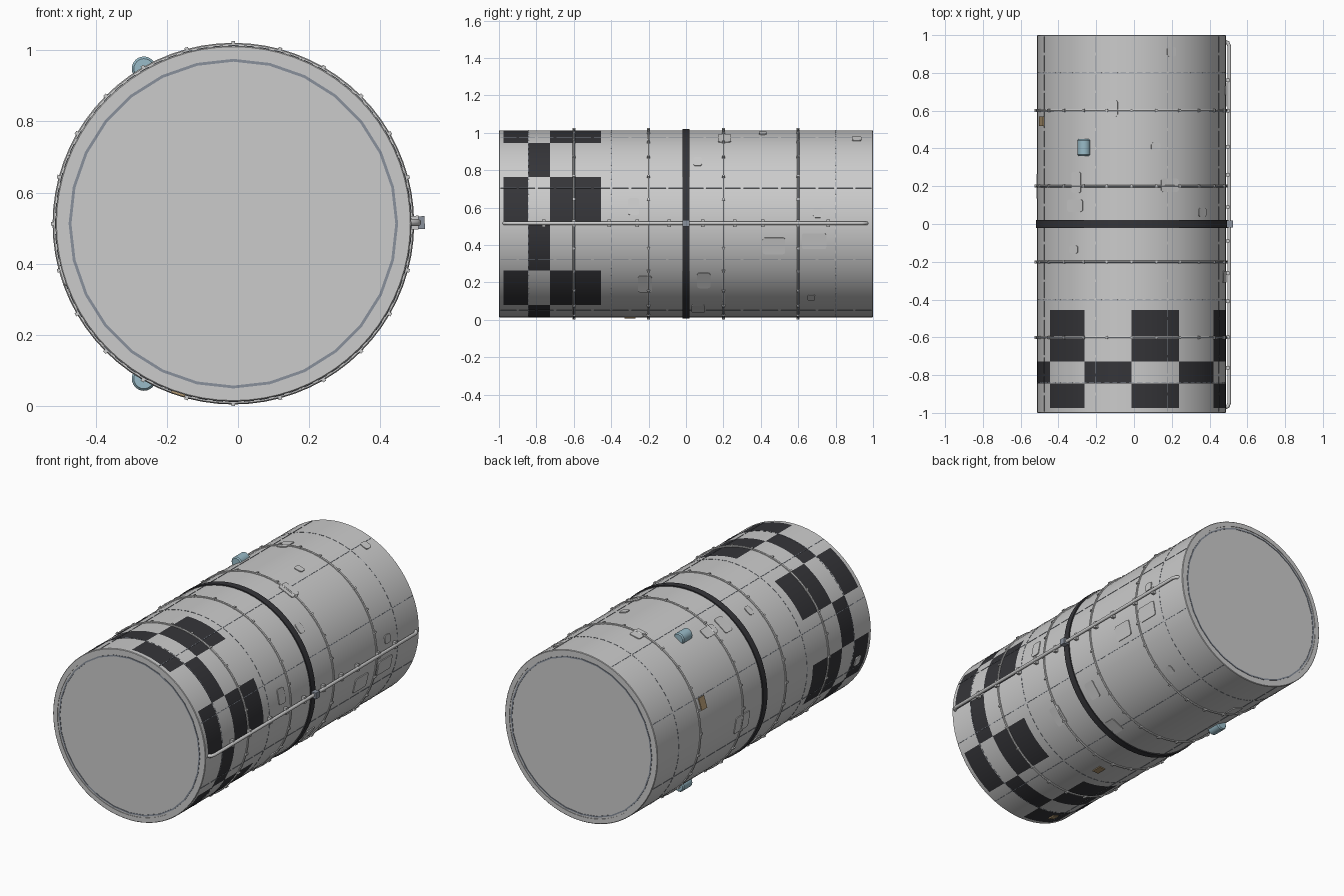
import bpy, bmesh
from math import sin, cos, pi, radians, degrees, asin, acos

if "Cube" in bpy.data.objects:
    bpy.data.objects.remove(bpy.data.objects["Cube"])

CX, CZ, R = -0.013, 0.513, 0.5


def mat(name, c):
    m = bpy.data.materials.new(name)
    m.diffuse_color = (*c, 1)
    m.use_nodes = True
    m.node_tree.nodes["Principled BSDF"].inputs["Base Color"].default_value = m.diffuse_color
    return m


WHITE = mat("hull_white", (0.68, 0.69, 0.70))
BLACK = mat("checker_black", (0.035, 0.035, 0.04))
STEEL = mat("steel", (0.25, 0.28, 0.33))
BLUE = mat("pod_blue", (0.32, 0.50, 0.58))
BROWN = mat("hatch_brown", (0.42, 0.30, 0.16))


def P(a, y, r, c=(CX, CZ)):
    a = radians(a)
    return (c[0] + r * cos(a), y, c[1] + r * sin(a))


def finish(bm, name, mats, smooth=True):
    bmesh.ops.recalc_face_normals(bm, faces=bm.faces)
    me = bpy.data.meshes.new(name)
    bm.to_mesh(me)
    bm.free()
    ob = bpy.data.objects.new(name, me)
    bpy.context.collection.objects.link(ob)
    for m in mats:
        me.materials.append(m)
    if smooth:
        bpy.ops.object.select_all(action='DESELECT')
        ob.select_set(True)
        bpy.context.view_layer.objects.active = ob
        bpy.ops.object.shade_smooth_by_angle(angle=radians(30))
    return ob


def lathe(name, prof, n, mats, closed=False, c=(CX, CZ), paint=None, smooth=True):
    """Revolve (radius, y) points about the y axis; open profiles get end caps."""
    bm = bmesh.new()
    rings = [[bm.verts.new(P(360 * k / n, y, r, c)) for k in range(n)] for r, y in prof]
    for i in range(len(prof) if closed else len(prof) - 1):
        a, b = rings[i], rings[(i + 1) % len(prof)]
        for k in range(n):
            q = (k + 1) % n
            f = bm.faces.new((a[k], a[q], b[q], b[k]))
            if paint:
                f.material_index = paint(i, k)
    if not closed:
        bm.faces.new(rings[0])
        bm.faces.new(rings[-1])
    return finish(bm, name, mats, smooth)


def plate(bm, a, y, wa, wy, h, corner=0.0, r0=R - 0.004, c0=R):
    """Small plate on the hull: wa = arc width, wy = length, h = height above hull."""
    if corner:
        out = []
        for sx, sy, t0 in ((1, 1, 0), (-1, 1, 90), (-1, -1, 180), (1, -1, 270)):
            for t in (0, 30, 60, 90):
                t = radians(t0 + t)
                out.append((sx * (wa / 2 - corner) + corner * cos(t),
                            sy * (wy / 2 - corner) + corner * sin(t)))
    else:
        out = [(wa / 2, wy / 2), (-wa / 2, wy / 2), (-wa / 2, -wy / 2), (wa / 2, -wy / 2)]
    lo = [bm.verts.new(P(a + degrees(u / R), y + v, r0)) for u, v in out]
    hi = [bm.verts.new(P(a + degrees(u / R), y + v, c0 + h)) for u, v in out]
    bm.faces.new(lo)
    bm.faces.new(hi)
    for i in range(len(out)):
        j = (i + 1) % len(out)
        bm.faces.new((lo[i], lo[j], hi[j], hi[i]))


# Hull with a checker of 12 columns by 3 rows near the front
prof = [(0.457, -0.997), (0.47, -0.997), (0.47, -1), (0.497, -1), (R, -0.997), (R, -0.975),
        (R, -0.845), (R, -0.727), (R, -0.455), (R, 0.997), (0.497, 1), (0.47, 1),
        (0.47, 0.997), (0.457, 0.997)]


def checker(i, k):
    col = k // 6
    return int((i in (5, 7) and col % 2 == 0) or (i == 6 and col % 2 == 1))


lathe("hull", prof, 72, [WHITE, BLACK], paint=checker)

# Thin faceted rings on both end caps
for s, name in ((-1, "front_cap_ring"), (1, "rear_cap_ring")):
    lathe(name, [(0.455, s * 0.994), (0.463, s * 0.994), (0.463, s * 0.9995), (0.455, s * 0.9995)],
          28, [STEEL], closed=True, smooth=False)

# Black middle band
lathe("middle_band", [(0.498, -0.02), (0.507, -0.02), (0.507, 0.02), (0.498, 0.02)],
      72, [BLACK], closed=True)

# Four hoops with small clips every 15 degrees
clips = bmesh.new()
for i, y in enumerate((-0.6, -0.2, 0.2, 0.6)):
    lathe(f"hoop_{i + 1}", [(0.497, y - 0.006), (0.505, y - 0.005), (0.508, y),
                            (0.505, y + 0.005), (0.497, y + 0.006)], 72, [WHITE], closed=True)
    for k in range(24):
        plate(clips, 15 * k, y, 0.01, 0.016, 0.0125)
finish(clips, "hoop_clips", [WHITE], False)

# Dashed seams, around and along the hull
seams = bmesh.new()
for y in (-0.84, -0.4, 0.8):
    for k in range(72):
        plate(seams, 5 * k, y, 0.028, 0.003, 0.0015)
for k in range(8):
    for j in range(20):
        plate(seams, 22.5 + 45 * k, -0.95 + 0.1 * j, 0.003, 0.085, 0.0015)
finish(seams, "seams", [STEEL], False)


# Rounded access panels, placed from side (z) and top (x) positions
def side(z):
    return degrees(asin(max(-1, min(1, (z - CZ) / R))))


def top(x):
    return degrees(acos((x - CX) / R))


panels = bmesh.new()
for a, y, wa, wy in (
        (side(0.395), 0.47, 0.09, 0.12), (side(0.42), 0.685, 0.085, 0.13),
        (side(0.605), -0.28, 0.09, 0.06), (side(0.57), 0.705, 0.05, 0.05),
        (side(0.845), 0.062, 0.06, 0.045), (side(0.19), -0.22, 0.11, 0.075),
        (side(0.21), 0.095, 0.1, 0.07), (side(0.06), 0.065, 0.09, 0.07),
        (side(0.12), 0.67, 0.05, 0.04), (top(-0.118), 0.612, 0.066, 0.085),
        (top(0.115), 0.41, 0.05, 0.042), (top(0.198), 0.912, 0.05, 0.05),
        (top(-0.305), 0.22, 0.06, 0.11), (top(-0.312), 0.097, 0.1, 0.065),
        (top(-0.318), -0.135, 0.055, 0.04), (top(0.19), 0.205, 0.1, 0.07),
        (197, -0.9, 0.06, 0.05), (190, 0.2, 0.1, 0.13), (222, -0.1, 0.06, 0.06),
        (250, 0.65, 0.07, 0.08)):
    plate(panels, a, y, wa, wy, 0.005, 0.012)
finish(panels, "access_panels", [WHITE], False)

hatches = bmesh.new()
for a, y, wa, wy in ((162, 0.545, 0.07, 0.05), (272, -0.3, 0.04, 0.06), (252, -0.9, 0.04, 0.04)):
    plate(hatches, a, y, wa, wy, 0.006)
finish(hatches, "brown_hatches", [BROWN], False)

# Blue pods, mirrored above and below
for a, name in ((120, "upper_pod"), (240, "lower_pod")):
    x, _, z = P(a, 0, 0.503)
    lathe(name, [(0.028, 0.36), (0.034, 0.367), (0.034, 0.443), (0.028, 0.45)], 24, [BLUE], c=(x, z))

# Side conduit with ends bent into the hull
cu = bpy.data.curves.new("side_conduit", 'CURVE')
cu.dimensions = '3D'
cu.bevel_depth = 0.01
cu.bevel_resolution = 3
cu.use_fill_caps = True
sp = cu.splines.new('POLY')
pts = [(0.478, -0.975), (0.497, -0.965), (0.505, -0.945), (0.505, 0.94), (0.497, 0.958), (0.478, 0.968)]
sp.points.add(len(pts) - 1)
for p, (x, y) in zip(sp.points, pts):
    p.co = (x, y, CZ + 0.003, 1)
ob = bpy.data.objects.new("side_conduit", cu)
bpy.context.collection.objects.link(ob)
cu.materials.append(WHITE)

# Conduit brackets and the joint block on the band
br = bmesh.new()
for y in (0.09, 0.26, 0.41, 0.6, 0.76):
    for s in (-1, 1):
        plate(br, 0.3, s * y, 0.038, 0.018, 0.02)
finish(br, "conduit_brackets", [WHITE], False)
bk = bmesh.new()
plate(bk, 0.3, 0, 0.034, 0.036, 0.038)
finish(bk, "conduit_joint", [STEEL], False)
